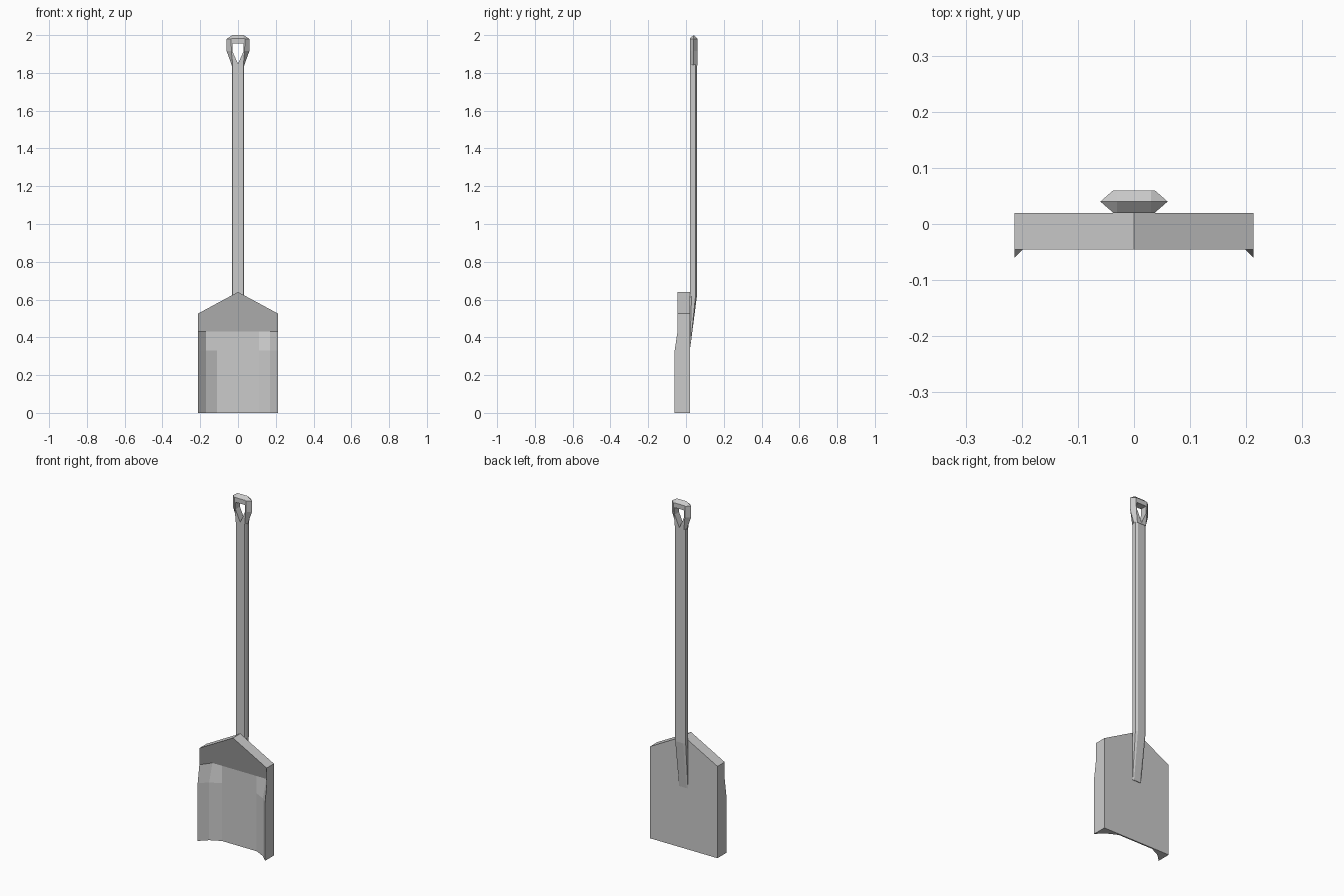
import bpy, bmesh

cube = bpy.data.objects.get("Cube")
if cube:
    bpy.data.objects.remove(cube, do_unlink=True)

grey = bpy.data.materials.new("plain_grey")
grey.use_nodes = True
grey.diffuse_color = (0.6, 0.6, 0.6, 1)
grey.node_tree.nodes["Principled BSDF"].inputs["Base Color"].default_value = (0.6, 0.6, 0.6, 1)


def finish(bm, name):
    bmesh.ops.recalc_face_normals(bm, faces=bm.faces[:])
    mesh = bpy.data.meshes.new(name)
    bm.to_mesh(mesh)
    bm.free()
    mesh.materials.append(grey)
    obj = bpy.data.objects.new(name, mesh)
    bpy.context.collection.objects.link(obj)
    return obj


def mirrored(half):
    """Continue a half outline on the other side of x = 0."""
    return half + [(-p[0], *p[1:]) for p in reversed(half)]


def rows_of(bm, outlines):
    return [[bm.verts.new(p) for p in line] for line in outlines]


def bridge(bm, a, b, closed):
    n = len(a)
    for i in range(n if closed else n - 1):
        j = (i + 1) % n
        bm.faces.new((a[i], a[j], b[j], b[i]))


# Blade: hollow scoop with a flat back and a sloping pointed hood
HALF, BACK, SHOULDER, PEAK = 0.213, 0.02, 0.525, 0.64
scoop = [(HALF, -0.06), (0.17, -0.018), (0.11, 0.012)]
throat = [(HALF, -0.045), (0.17, 0.012), (0.11, 0.012)]
bm = bmesh.new()
rows = rows_of(bm, [mirrored([(x, y, z) for x, y in prof])
                    for prof, z in ((scoop, 0), (scoop, 0.33), (throat, 0.43))])
for low, high in zip(rows, rows[1:]):
    bridge(bm, low, high, False)
outline = [(HALF, SHOULDER), (0, PEAK), (-HALF, SHOULDER)]
front_top, back_top = rows_of(bm, [[(x, y, z) for x, z in outline] for y in (-0.045, BACK)])
back_low = [bm.verts.new((s * HALF, BACK, 0)) for s in (1, -1)]
bm.faces.new(rows[2] + front_top[::-1])              # hood underside
bridge(bm, front_top, back_top, False)               # roof edges
bm.faces.new(back_top + back_low[::-1])              # flat back
bm.faces.new(rows[0] + back_low[::-1])               # bottom lip
for end, tip in ((0, 0), (-1, 1)):                   # side walls
    bm.faces.new([r[end] for r in rows] + [front_top[-tip], back_top[-tip], back_low[tip]])
finish(bm, "blade")

# Shaft: chamfered bar whose back tapers into the blade
section = [(0.028, 0.0), (0.033, 0.25), (0.033, 0.8), (0.022, 1.0)]
bm = bmesh.new()
rings = rows_of(bm, [mirrored([(x * w, BACK + d * depth, z) for x, d in section])
                     for z, depth, w in ((0.35, 0.003, 0.85), (0.62, 0.038, 1), (1.845, 0.038, 1))])
for low, high in zip(rings, rings[1:]):
    bridge(bm, low, high, True)
for cap in (rings[0], rings[-1]):
    bm.faces.new(cap)
finish(bm, "shaft")

# Grip: faceted ring with an outer ridge and a pointed opening
opening = [(0.001, 1.85), (0.03, 1.915), (0.03, 1.955), (0.015, 1.955)]
rim = [(0.028, 1.84), (0.035, 1.915), (0.037, 1.98), (0.03, 1.982)]
ridge = [(0.033, 1.84), (0.06, 1.915), (0.06, 1.98), (0.03, 2.0)]
layers = [(opening, 0.02), (rim, 0.02), (ridge, 0.04), (rim, 0.06), (opening, 0.06)]
bm = bmesh.new()
rings = rows_of(bm, [mirrored([(x, y, z) for x, z in prof]) for prof, y in layers])
for i, ring in enumerate(rings):
    bridge(bm, ring, rings[(i + 1) % len(rings)], True)
finish(bm, "grip")
